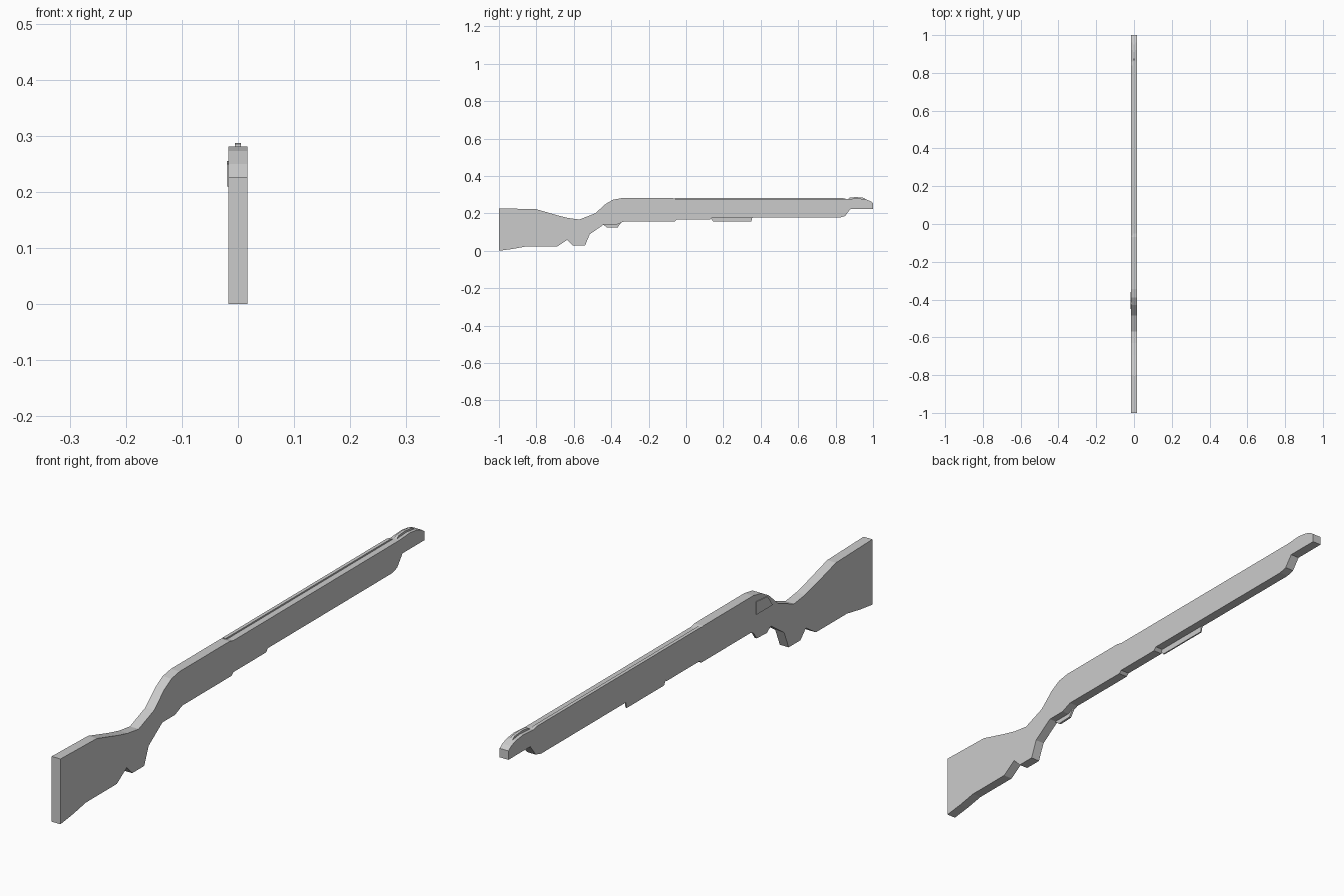
import bpy
import bmesh

default_cube = bpy.data.objects.get("Cube")
if default_cube:
    bpy.data.objects.remove(default_cube, do_unlink=True)

# One plain grey for every part
grey = bpy.data.materials.new("plain_grey")
grey.use_nodes = True
grey_colour = (0.6, 0.6, 0.6, 1)
grey.diffuse_color = grey_colour
grey.node_tree.nodes["Principled BSDF"].inputs["Base Color"].default_value = grey_colour


def extruded_profile(name, outline, x_right, x_left):
    """Extrude a side outline of (y, z) points across the width in x."""
    mesh = bpy.data.meshes.new(name)
    bm = bmesh.new()
    face = bm.faces.new([bm.verts.new((x_right, y, z)) for y, z in outline])
    extruded = bmesh.ops.extrude_face_region(bm, geom=[face])["geom"]
    moved = [item for item in extruded if isinstance(item, bmesh.types.BMVert)]
    bmesh.ops.translate(bm, verts=moved, vec=(x_left - x_right, 0, 0))
    bmesh.ops.recalc_face_normals(bm, faces=bm.faces)
    bm.to_mesh(mesh)
    bm.free()
    mesh.materials.append(grey)
    part = bpy.data.objects.new(name, mesh)
    bpy.context.collection.objects.link(part)
    return part


right_side, left_side = -0.017, 0.017

# Side outline, split into stretches from butt to muzzle and back
stock_top = [(-1, .227), (-.8, .222), (-.69, .19), (-.63, .175), (-.57, .167)]
receiver_top = [(-.485, .2), (-.43, .25), (-.39, .273), (-.345, .281), (-.07, .281), (-.05, .276)]
barrel_top = [(.86, .276), (.92, .28), (.96, .275), (.985, .266), (1, .255)]
muzzle_under = [(1, .224), (.88, .224), (.85, .185), (.82, .177)]
fore_end_under = [(.14, .177), (.13, .166), (-.05, .166), (-.06, .157)]
receiver_under = [(-.33, .157), (-.37, .14), (-.44, .14)]
grip_under = [(-.515, .088), (-.54, .027), (-.605, .027), (-.635, .058), (-.69, .022)]
stock_under = [(-.86, .022), (-1, .01)]

extruded_profile(
    "body",
    stock_top + receiver_top + barrel_top + muzzle_under
    + fore_end_under + receiver_under + grip_under + stock_under,
    right_side, left_side)

# Raised strip along one edge of the barrel
extruded_profile(
    "barrel_strip",
    [(-.06, .274), (-.06, .281), (.84, .281), (.87, .274)],
    right_side, -.005)

# Narrow front sight
extruded_profile(
    "front_sight",
    [(.86, .272), (.875, .284), (.91, .287), (.95, .283), (.97, .268)],
    -.005, .005)

# Thin plates hanging below one side
extruded_profile(
    "trigger_guard",
    [(-.34, .16), (-.365, .125), (-.42, .123), (-.445, .14), (-.44, .16)],
    right_side, -.009)
extruded_profile(
    "slide_plate",
    [(.13, .18), (.145, .156), (.35, .156), (.355, .18)],
    right_side, -.012)

# Lower toe of the stock
extruded_profile(
    "stock_toe",
    [(-1, .012), (-1, 0), (-.93, .009), (-.86, .022)],
    right_side, left_side)

# Slight side bump at the receiver
extruded_profile(
    "receiver_bump",
    [(-.45, .21), (-.42, .25), (-.36, .255), (-.36, .21)],
    -.0195, right_side)
